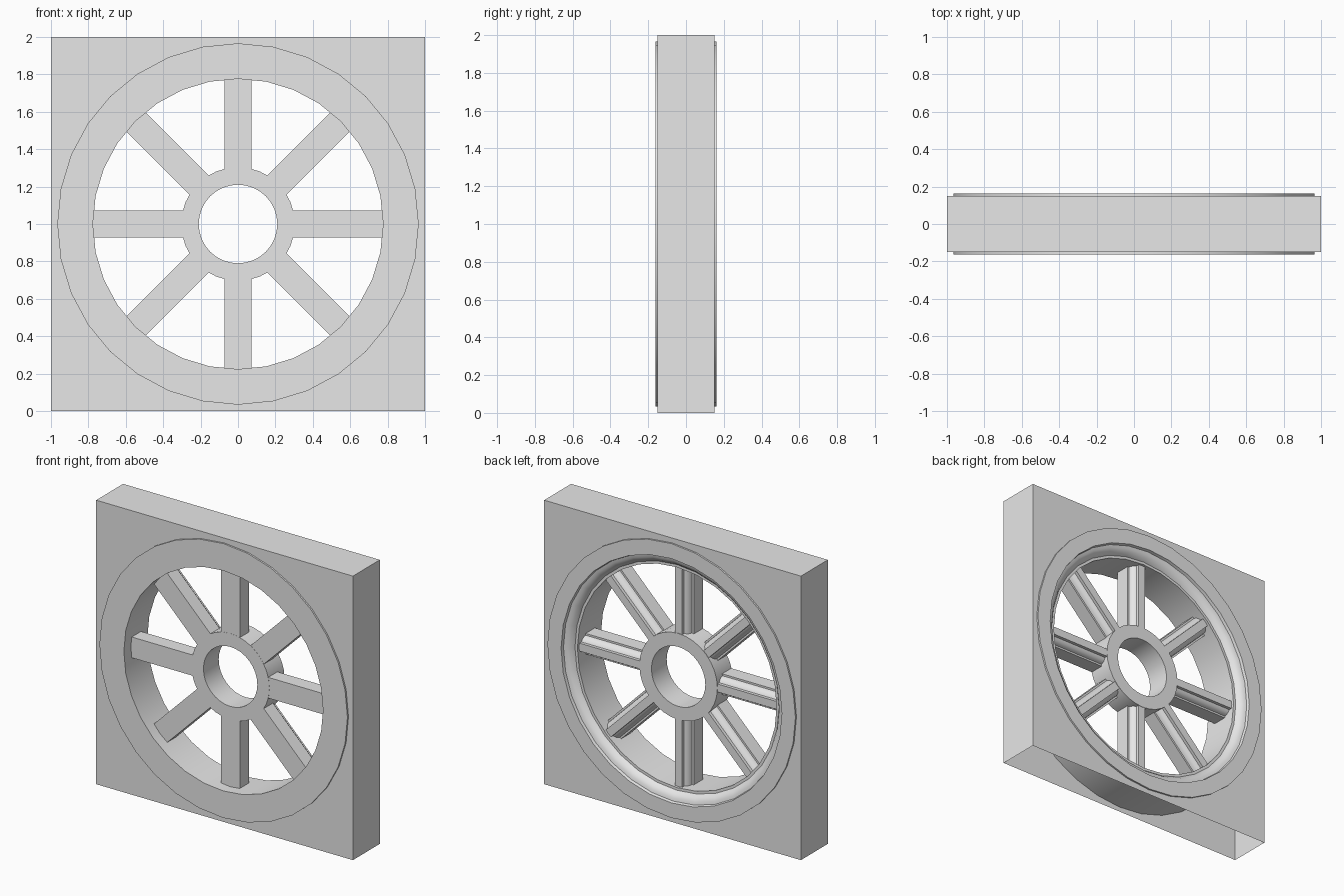
import bpy, bmesh, math
from mathutils import Matrix, Vector

if "Cube" in bpy.data.objects:
    bpy.data.objects.remove(bpy.data.objects["Cube"], do_unlink=True)

SIDES = 32
CENTRE = Vector((0, 0, 1))
RIM_R, OPENING_R, HUB_R, HOLE_R = 0.966, 0.776, 0.304, 0.21
HALF_BLOCK, HALF_RIM, HALF_HUB = 0.15, 0.162, 0.085

grey = bpy.data.materials.new("plain_grey")
grey.use_nodes = True
grey.diffuse_color = (0.8, 0.8, 0.8, 1)
grey.node_tree.nodes["Principled BSDF"].inputs["Base Color"].default_value = (0.8, 0.8, 0.8, 1)


def finish(bm, name):
    bmesh.ops.recalc_face_normals(bm, faces=bm.faces[:])
    mesh = bpy.data.meshes.new(name)
    bm.to_mesh(mesh)
    bm.free()
    mesh.materials.append(grey)
    obj = bpy.data.objects.new(name, mesh)
    bpy.context.collection.objects.link(obj)
    bpy.ops.object.select_all(action='DESELECT')
    obj.select_set(True)
    bpy.context.view_layer.objects.active = obj
    bpy.ops.object.shade_smooth_by_angle(angle=math.radians(28))
    return obj


def circle_point(radius, y, i):
    a = math.tau * i / SIDES
    return CENTRE + Vector((radius * math.sin(a), y, radius * math.cos(a)))


def lathe(name, profile):
    """Closed (radius, y) profile turned about the wheel axis."""
    bm = bmesh.new()
    rings = [[bm.verts.new(circle_point(r, y, i)) for i in range(SIDES)] for r, y in profile]
    for k, ring in enumerate(rings):
        after = rings[(k + 1) % len(rings)]
        for i in range(SIDES):
            j = (i + 1) % SIDES
            bm.faces.new((ring[i], ring[j], after[j], after[i]))
    return finish(bm, name)


# Square surround: thin shell with a round opening, open underneath
bm = bmesh.new()
plates = []
for y in (-HALF_BLOCK, HALF_BLOCK):
    corners = [bm.verts.new((x, y, z)) for x, z in ((-1, 0), (-1, 2), (1, 2), (1, 0))]
    ring = [bm.verts.new(circle_point(RIM_R, y, i)) for i in range(SIDES)]
    edges = [bm.edges.new((loop[i], loop[i - 1])) for loop in (corners, ring) for i in range(len(loop))]
    bmesh.ops.triangle_fill(bm, edges=edges, use_beauty=True, normal=(0, 1, 0))
    plates.append(corners)
front, back = plates
for i in range(3):
    bm.faces.new((front[i], front[i + 1], back[i + 1], back[i]))
finish(bm, "square_surround")

# Outer rim, flat at the front and moulded at the back
lathe("wheel_rim", [
    (RIM_R, -HALF_RIM), (RIM_R, HALF_RIM), (0.86, HALF_RIM), (0.855, 0.142),
    (0.835, 0.138), (0.815, 0.126), (0.8, 0.108), (0.795, 0.1),
    (OPENING_R, 0.1), (OPENING_R, -HALF_RIM)])

# Hub ring
lathe("wheel_hub", [
    (HUB_R, -HALF_HUB), (HUB_R, HALF_HUB), (HOLE_R, HALF_HUB), (HOLE_R, -HALF_HUB)])

# Spokes: half cross-section (half width, y), mirrored, moulded at the back
half = [(0.073, -0.084), (0.073, 0.018), (0.06, 0.018), (0.056, 0.034),
        (0.047, 0.048), (0.034, 0.057), (0.028, 0.06), (0.028, 0.082)]
section = half + [(-x, y) for x, y in reversed(half)]
for n in range(8):
    bm = bmesh.new()
    base = bm.faces.new([bm.verts.new((x, y, HUB_R - 0.03)) for x, y in section])
    top = bmesh.ops.extrude_face_region(bm, geom=[base], use_keep_orig=True)["geom"]
    bmesh.ops.translate(bm, vec=(0, 0, OPENING_R - HUB_R + 0.03),
                        verts=[g for g in top if isinstance(g, bmesh.types.BMVert)])
    turn = Matrix.Translation(CENTRE) @ Matrix.Rotation(n * math.pi / 4, 4, 'Y')
    bmesh.ops.transform(bm, matrix=turn, verts=bm.verts[:])
    finish(bm, f"spoke_{n + 1}")
